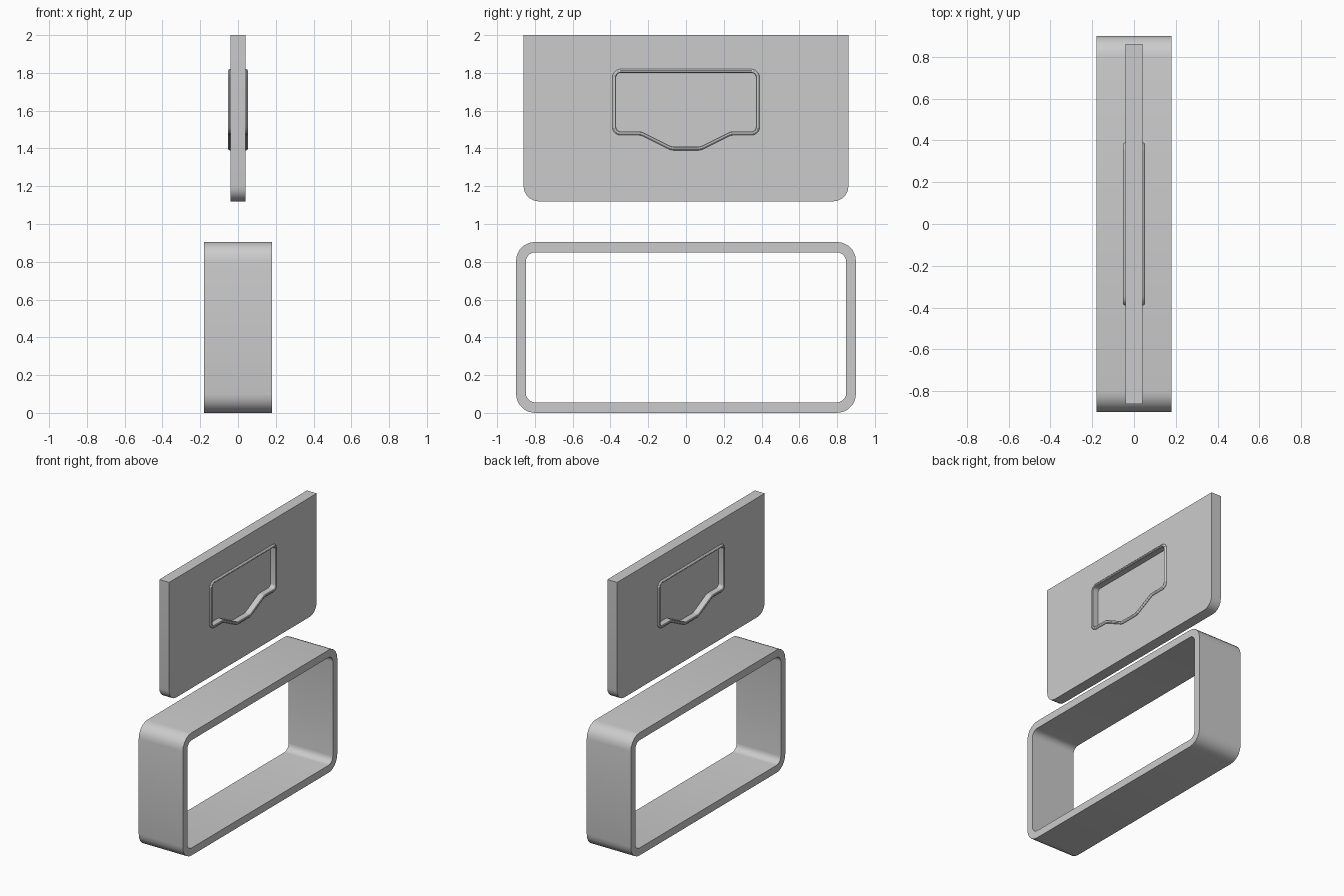
import bpy, bmesh, math
from mathutils import Vector

cube = bpy.data.objects.get("Cube")
if cube:
    bpy.data.objects.remove(cube, do_unlink=True)

grey = bpy.data.materials.new("plain grey")
grey.use_nodes = True
colour = (0.6, 0.6, 0.6, 1)
grey.diffuse_color = colour
grey.node_tree.nodes["Principled BSDF"].inputs["Base Color"].default_value = colour


def rounded(corners, steps=5):
    """Outline in (y, z) from (y, z, radius) corners."""
    pts = []
    for i, (y, z, r) in enumerate(corners):
        p = Vector((y, z))
        if r == 0:
            pts.append(p)
            continue
        a = (Vector(corners[i - 1][:2]) - p).normalized()
        b = (Vector(corners[(i + 1) % len(corners)][:2]) - p).normalized()
        half = a.angle(b) / 2
        centre = p + (a + b).normalized() * r / math.sin(half)
        start = (p + a * r / math.tan(half) - centre).normalized()
        end = (p + b * r / math.tan(half) - centre).normalized()
        pts += [centre + start.slerp(end, k / steps) * r for k in range(steps + 1)]
    return pts


def offset(pts, d):
    """Grow a counter-clockwise outline by d."""
    out = []
    for i, p in enumerate(pts):
        e = (p - pts[i - 1]).normalized()
        f = (pts[(i + 1) % len(pts)] - p).normalized()
        n = Vector((e.y + f.y, -e.x - f.x)).normalized()
        out.append(p + n * d / n.dot(Vector((e.y, -e.x))))
    return out


def box_outline(w, z0, z1, r_low, r_high):
    return rounded([(-w, z0, r_low), (w, z0, r_low), (w, z1, r_high), (-w, z1, r_high)])


def loop(bm, pts, x):
    return [bm.verts.new((x, p.x, p.y)) for p in pts]


def bridge(bm, a, b):
    for i in range(len(a)):
        bm.faces.new((a[i - 1], a[i], b[i], b[i - 1]))


def loop_edges(bm, vs):
    return [bm.edges.get((vs[i - 1], vs[i])) for i in range(len(vs))]


def finish(bm, name):
    bmesh.ops.recalc_face_normals(bm, faces=bm.faces)
    mesh = bpy.data.meshes.new(name)
    bm.to_mesh(mesh)
    bm.free()
    mesh.materials.append(grey)
    ob = bpy.data.objects.new(name, mesh)
    bpy.context.collection.objects.link(ob)
    bpy.ops.object.select_all(action='DESELECT')
    ob.select_set(True)
    bpy.context.view_layer.objects.active = ob
    bpy.ops.object.shade_smooth_by_angle(angle=math.radians(30))


# Open rectangular frame
bm = bmesh.new()
outer = box_outline(0.9, 0, 0.905, 0.1, 0.1)
inner = box_outline(0.848, 0.055, 0.85, 0.05, 0.05)
rings = [loop(bm, o, x) for o, x in
         ((outer, -0.18), (outer, 0.18), (inner, 0.18), (inner, -0.18))]
for i in range(4):
    bridge(bm, rings[i - 1], rings[i])
finish(bm, "frame")

# Panel with a rimmed finger recess on both sides
bm = bmesh.new()
panel = box_outline(0.86, 1.12, 2, 0.08, 0)
half = [(0.075, 1.41, 0.06), (0.235, 1.49, 0.06), (0.37, 1.49, 0.025), (0.37, 1.8, 0.025)]
recess = rounded(half + [(-y, z, r) for y, z, r in reversed(half)])
edges = []
for side in (-1, 1):
    # rim profile as (growth, height), from the panel face to the recess floor
    profile = [(0.02, 0.04), (0.02, 0.044), (0.017, 0.049), (0.012, 0.052),
               (0.004, 0.052), (0, 0.048), (0, 0.005)]
    rim = [loop(bm, offset(recess, d), side * x) for d, x in profile]
    for a, b in zip(rim, rim[1:]):
        bridge(bm, a, b)
    bm.faces.new(rim[-1])
    edges.append((loop(bm, panel, side * 0.04), rim[0]))
bridge(bm, edges[0][0], edges[1][0])
for border, hole in edges:
    bmesh.ops.triangle_fill(bm, use_beauty=True,
                            edges=loop_edges(bm, border) + loop_edges(bm, hole))
finish(bm, "panel")
